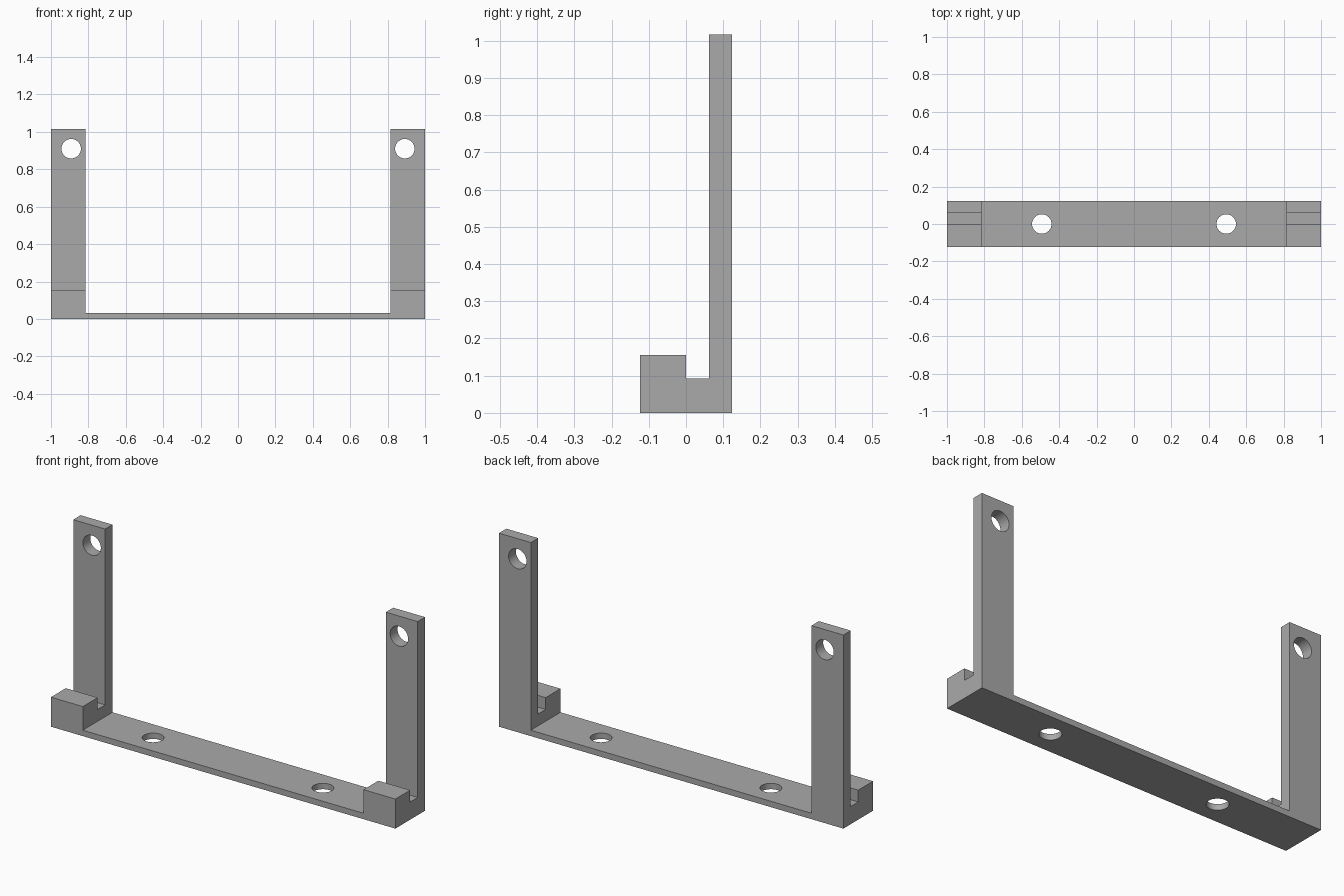
import bpy, bmesh
from math import radians
from mathutils import Matrix, Vector

old = bpy.data.objects.get("Cube")
if old:
    bpy.data.objects.remove(old, do_unlink=True)

HALF_DEPTH, INNER_X, HOLE_R = 0.123, 0.815, 0.052

grey = bpy.data.materials.new("plain grey")
grey.use_nodes = True
colour = (0.4, 0.4, 0.4, 1)
grey.diffuse_color = colour
grey.node_tree.nodes["Principled BSDF"].inputs["Base Color"].default_value = colour


def extrude_along_x(name, profile, x0, x1):
    """Solid made by sweeping a (y, z) profile from x0 to x1."""
    bm = bmesh.new()
    face = bm.faces.new([bm.verts.new((x0, y, z)) for y, z in profile])
    swept = bmesh.ops.extrude_face_region(bm, geom=[face])["geom"]
    verts = [v for v in swept if isinstance(v, bmesh.types.BMVert)]
    bmesh.ops.translate(bm, verts=verts, vec=Vector((x1 - x0, 0, 0)))
    bmesh.ops.recalc_face_normals(bm, faces=bm.faces)
    mesh = bpy.data.meshes.new(name)
    bm.to_mesh(mesh)
    bm.free()
    mesh.materials.append(grey)
    obj = bpy.data.objects.new(name, mesh)
    bpy.context.collection.objects.link(obj)
    return obj


def hole_cutter(name, centre, turn=0):
    bm = bmesh.new()
    place = Matrix.Translation(centre) @ Matrix.Rotation(radians(turn), 4, "X")
    bmesh.ops.create_cone(bm, cap_ends=True, segments=48, radius1=HOLE_R,
                          radius2=HOLE_R, depth=0.2, matrix=place)
    mesh = bpy.data.meshes.new(name)
    bm.to_mesh(mesh)
    bm.free()
    mesh.materials.append(grey)
    obj = bpy.data.objects.new(name, mesh)
    bpy.context.collection.objects.link(obj)
    obj.hide_render = True
    return obj


def combine(target, other, operation):
    """Apply a boolean, then drop the helper object."""
    mod = target.modifiers.new(operation.lower(), "BOOLEAN")
    mod.object, mod.operation, mod.solver = other, operation, "EXACT"
    bpy.context.view_layer.objects.active = target
    bpy.ops.object.modifier_apply(modifier=mod.name)
    bpy.data.objects.remove(other, do_unlink=True)


# Thin base plate joining both ends
plate = [(-HALF_DEPTH, 0), (HALF_DEPTH, 0), (HALF_DEPTH, 0.031), (-HALF_DEPTH, 0.031)]
bracket = extrude_along_x("bracket", plate, -1, 1)

# End pieces: front block, slot and tall rear upright
end_profile = [(-HALF_DEPTH, 0), (HALF_DEPTH, 0), (HALF_DEPTH, 1.016), (0.062, 1.016),
               (0.062, 0.093), (0, 0.093), (0, 0.155), (-HALF_DEPTH, 0.155)]
for side in (-1, 1):
    end = extrude_along_x("end_piece", end_profile, *sorted((side * INNER_X, side)))
    combine(bracket, end, "UNION")

# Mounting holes in the uprights and in the plate
for side in (-1, 1):
    combine(bracket, hole_cutter("upright_hole", (side * 0.892, 0.092, 0.91), 90), "DIFFERENCE")
    combine(bracket, hole_cutter("plate_hole", (side * 0.493, 0, 0)), "DIFFERENCE")

# Smooth hole walls, crisp edges
bpy.ops.object.select_all(action="DESELECT")
bracket.select_set(True)
bpy.context.view_layer.objects.active = bracket
bpy.ops.object.shade_smooth_by_angle(angle=radians(30))
